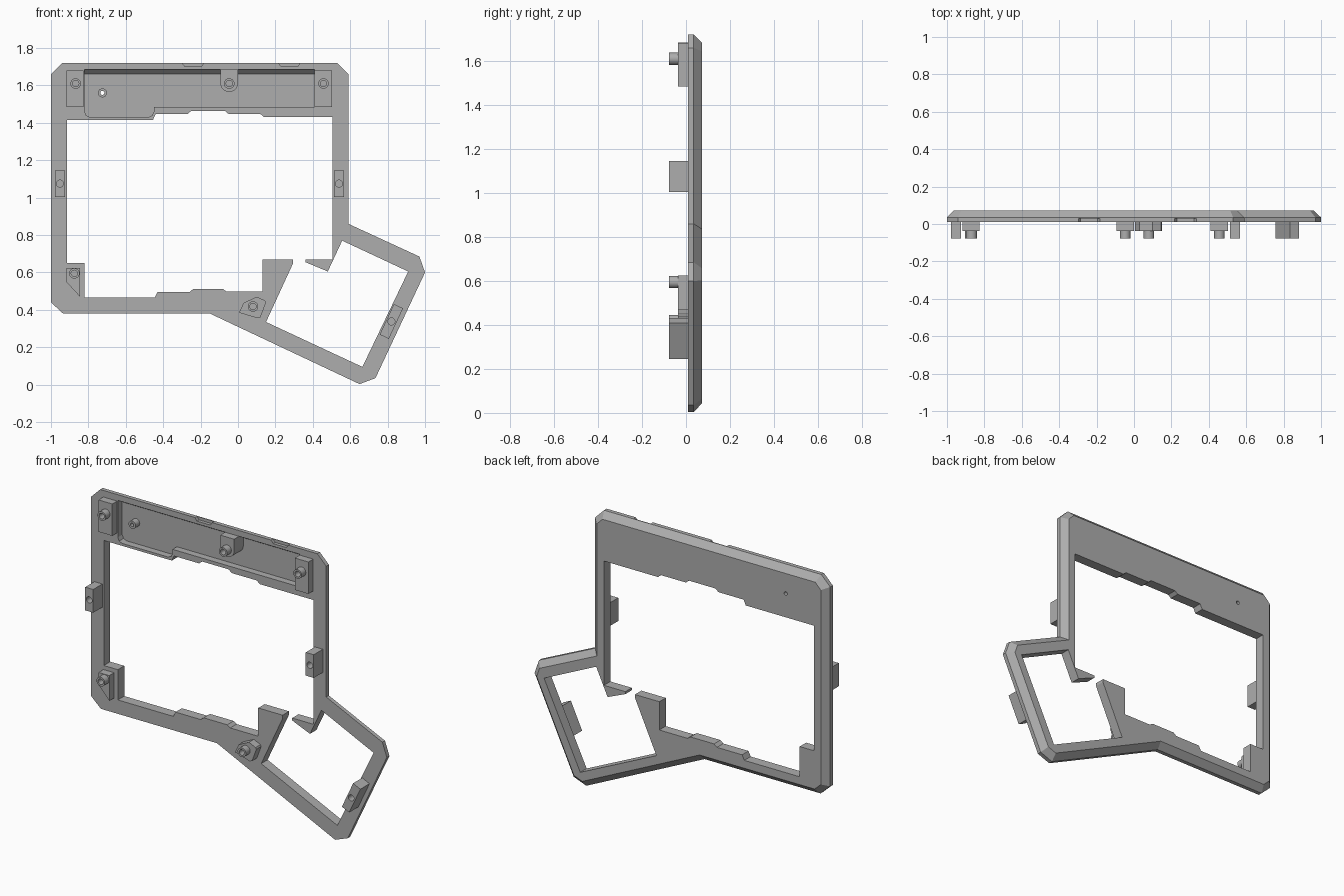
import bpy, bmesh, math
from mathutils import Vector, Matrix

if "Cube" in bpy.data.objects:
    bpy.data.objects.remove(bpy.data.objects["Cube"])

grey = bpy.data.materials.new("plain_grey")
grey.use_nodes = True
colour = (0.42, 0.42, 0.42, 1)
grey.diffuse_color = colour
grey.node_tree.nodes["Principled BSDF"].inputs["Base Color"].default_value = colour

FRONT, EDGE, BACK, FLOOR = 0.01, 0.035, 0.072, 0.052
BLOCK, TIP = -0.037, -0.078


def loft(name, layers):
    """Solid through matching (x, z) loops, each placed at its own depth."""
    bm = bmesh.new()
    rings = [[bm.verts.new((x, y, z)) for x, z in loop] for loop, y in layers]
    n = len(rings[0])
    bm.faces.new(rings[0])
    bm.faces.new(rings[-1])
    for a, b in zip(rings, rings[1:]):
        for i in range(n):
            j = (i + 1) % n
            bm.faces.new((a[i], a[j], b[j], b[i]))
    bmesh.ops.recalc_face_normals(bm, faces=bm.faces)
    mesh = bpy.data.meshes.new(name)
    bm.to_mesh(mesh)
    bm.free()
    ob = bpy.data.objects.new(name, mesh)
    mesh.materials.append(grey)
    bpy.context.collection.objects.link(ob)
    return ob


def prism(name, loop, y0, y1):
    return loft(name, [(loop, y0), (loop, y1)])


def circle(x, z, r, n=24):
    return [(x + r * math.cos(math.tau * i / n), z + r * math.sin(math.tau * i / n))
            for i in range(n)]


def box(x0, x1, z0, z1):
    return [(x0, z0), (x1, z0), (x1, z1), (x0, z1)]


def inset(loop, d):
    """Move every side of a clockwise loop inward by d."""
    pts = [Vector(p) for p in loop]
    out = []
    for i, p in enumerate(pts):
        a = (p - pts[i - 1]).normalized()
        b = (pts[(i + 1) % len(pts)] - p).normalized()
        na, nb = Vector((a.y, -a.x)), Vector((b.y, -b.x))
        out.append(tuple(p + (na + nb) * d / (1 + na.dot(nb))))
    return out


def cut(ob, cutter):
    mod = ob.modifiers.new("cut", 'BOOLEAN')
    mod.operation, mod.solver, mod.object = 'DIFFERENCE', 'EXACT', cutter
    bpy.context.view_layer.objects.active = ob
    bpy.ops.object.modifier_apply(modifier=mod.name)
    bpy.data.objects.remove(cutter)


def smooth(ob):
    bpy.ops.object.select_all(action='DESELECT')
    ob.select_set(True)
    bpy.context.view_layer.objects.active = ob
    bpy.ops.object.shade_smooth_by_angle(angle=math.radians(30))


# Frame with bevelled rear edge
outline = [(-1, .44), (-1, 1.66), (-.94, 1.72), (.53, 1.72), (.59, 1.66), (.59, .86),
           (.97, .685), (1, .6), (.735, .035), (.65, .003), (-.15, .38), (-.935, .38)]
frame = loft("frame", [(outline, FRONT), (outline, EDGE), (inset(outline, .037), BACK)])

# Joined large and small window openings
opening = [(-.915, 1.415), (-.455, 1.415), (-.44, 1.447), (-.27, 1.447), (-.25, 1.464),
           (-.07, 1.464), (-.05, 1.447), (.12, 1.447), (.14, 1.43), (.505, 1.43),
           (.505, .67), (.36, .67), (.36, .655), (.48, .605), (.557, .77), (.91, .605),
           (.665, .095), (.15, .335), (.295, .65), (.295, .67), (.13, .67), (.13, .497),
           (-.06, .497), (-.08, .511), (-.24, .511), (-.26, .495), (-.43, .495),
           (-.445, .465), (-.82, .465), (-.82, .65), (-.915, .65)]
cut(frame, prism("opening_cutter", opening, -.1, .2))

# Front pocket with sloping upper wall
lower = [(-.82, 1.46), (-.811, 1.439), (-.79, 1.43), (-.48, 1.43), (-.459, 1.439),
         (-.45, 1.46), (-.45, 1.485), (.41, 1.485)]
near = lower + [(.41, 1.685), (-.82, 1.685)]
far = lower + [(.41, 1.66), (-.82, 1.66)]
cut(frame, loft("pocket_cutter", [(near, FRONT - .01), (near, FRONT + .015), (far, FLOOR)]))

# Finger notches in the top edge
for x in (-.24, .275):
    notch = [(x - .045, 1.702), (x + .045, 1.702), (x + .065, 1.73), (x - .065, 1.73)]
    cut(frame, prism("notch_cutter", notch, -.01, .03))

# Small hollow post and its hole through the frame
px, pz = -.725, 1.56
cut(frame, prism("hole_cutter", circle(px, pz, .011), -.1, .2))
post = prism("small_post", circle(px, pz, .024), .012, FLOOR + .001)
cut(post, prism("hole_cutter", circle(px, pz, .011), -.1, .2))
smooth(post)


# Screw mounts: a block carrying a hollow pin
def mount(name, loop, x, z, base=FRONT + .002):
    block = prism(name + "_block", loop, BLOCK, base)
    cut(block, prism("hole_cutter", circle(x, z, .017), -.1, -.015))
    smooth(block)
    pin = prism(name + "_pin", circle(x, z, .028), TIP, BLOCK)
    cut(pin, prism("hole_cutter", circle(x, z, .017), -.1, .1))
    smooth(pin)


mount("upper_right_mount", box(-.918, -.825, 1.485, 1.68), -.868, 1.61)
mount("upper_left_mount", box(.41, .502, 1.485, 1.68), .457, 1.61)
arch = [(-.047 + .047 * math.cos(t), 1.612 + .047 * math.sin(t))
        for t in (math.pi + math.pi * i / 12 for i in range(13))]
mount("upper_middle_mount", arch + [(0, 1.685), (-.094, 1.685)], -.047, 1.61, FLOOR + .001)
mount("lower_right_mount", [(-.918, .55), (-.845, .47), (-.845, .625), (-.918, .625)],
      -.875, .595)
mount("lower_middle_mount", [(.005, .385), (.105, .355), (.12, .36), (.15, .44),
                             (.145, .45), (.1, .47), (.03, .437)], .08, .418)


# Side tabs, each with a blind hole
def tab(name, x, z, length, angle=0):
    turn = Matrix.Rotation(math.radians(angle), 2)
    loop = [tuple(Vector((x, z)) + turn @ Vector(p))
            for p in box(-.027, .027, -length / 2, length / 2)]
    ob = prism(name, loop, TIP, FRONT + .002)
    cut(ob, prism("hole_cutter", circle(x, z, .019), -.1, -.01))
    smooth(ob)


tab("right_tab", -.952, 1.075, .142)
tab("left_tab", .54, 1.075, .142)
tab("slanted_tab", .82, .338, .18, -25)
